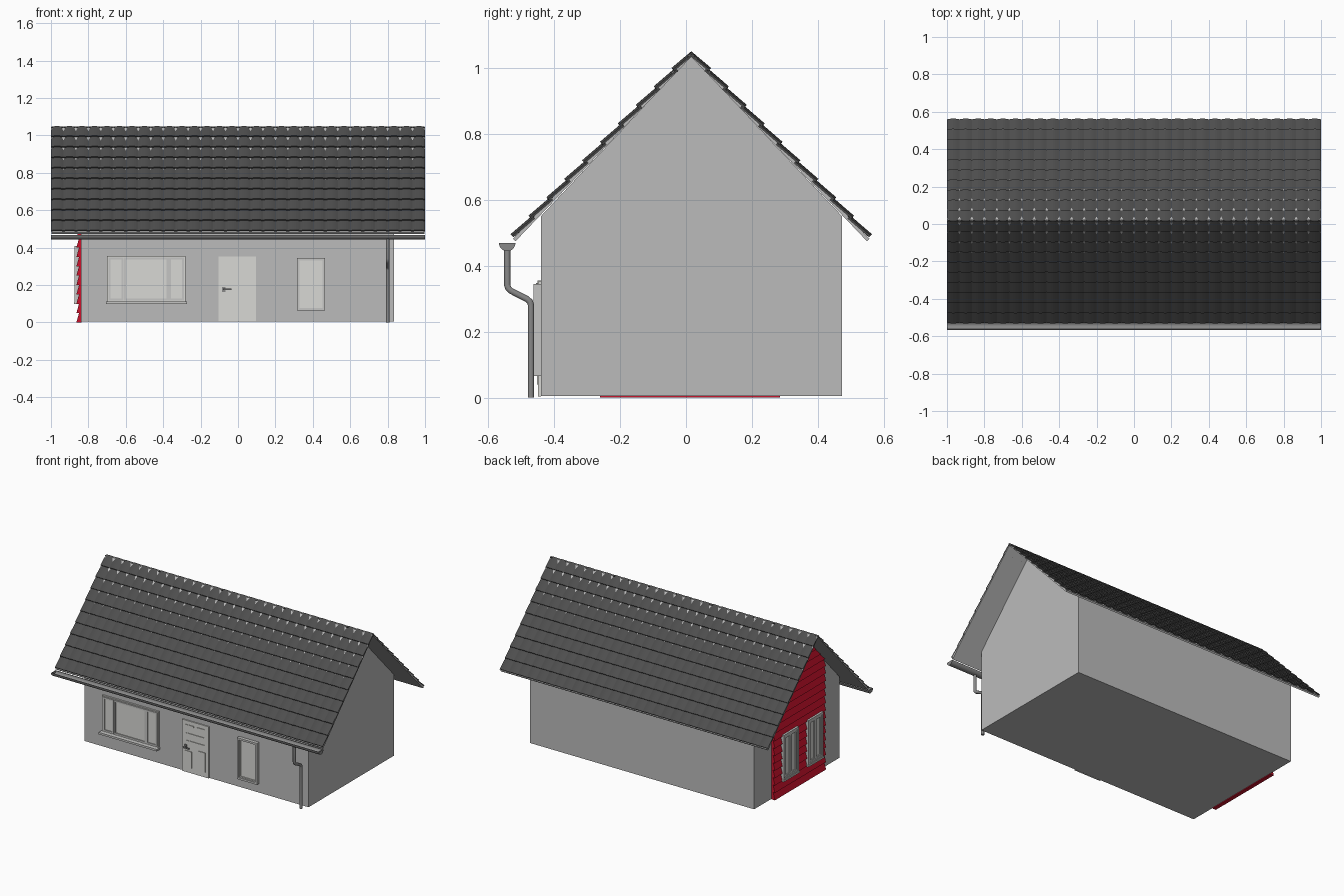
import bpy, bmesh, math

if "Cube" in bpy.data.objects:
    bpy.data.objects.remove(bpy.data.objects["Cube"])


def material(name, r, g, b):
    m = bpy.data.materials.new(name)
    m.diffuse_color = (r, g, b, 1)
    m.use_nodes = True
    m.node_tree.nodes["Principled BSDF"].inputs["Base Color"].default_value = m.diffuse_color
    return m


WALL = material("wall_grey", 0.5, 0.5, 0.5)
TILE = material("roof_dark_grey", 0.075, 0.075, 0.075)
METAL = material("gutter_grey", 0.25, 0.25, 0.25)
FRAME = material("frame_light_grey", 0.56, 0.56, 0.55)
PALE = material("pane_and_door_pale", 0.69, 0.69, 0.66)
RED = material("cladding_red", 0.6, 0.006, 0.025)
CY = 0.016  # ridge line position


def make(name, bm, mat, fix=True):
    if fix:
        bmesh.ops.recalc_face_normals(bm, faces=bm.faces)
    me = bpy.data.meshes.new(name)
    bm.to_mesh(me)
    bm.free()
    me.materials.append(mat)
    ob = bpy.data.objects.new(name, me)
    bpy.context.collection.objects.link(ob)
    return ob


def smooth(ob, angle=35):
    bpy.ops.object.select_all(action='DESELECT')
    ob.select_set(True)
    bpy.context.view_layer.objects.active = ob
    bpy.ops.object.shade_smooth_by_angle(angle=math.radians(angle))


def extrude_x(name, profile, x0, x1, mat):
    """Prism from a (y, z) outline, running along x."""
    bm = bmesh.new()
    a = [bm.verts.new((x0, y, z)) for y, z in profile]
    b = [bm.verts.new((x1, y, z)) for y, z in profile]
    n = len(profile)
    bm.faces.new(a)
    bm.faces.new(b[::-1])
    for i in range(n):
        j = (i + 1) % n
        bm.faces.new((a[i], b[i], b[j], a[j]))
    return make(name, bm, mat)


def add_hexa(bm, low, high):
    """Solid between two matching four-point loops."""
    a = [bm.verts.new(p) for p in low]
    b = [bm.verts.new(p) for p in high]
    bm.faces.new(a)
    bm.faces.new(b[::-1])
    for i in range(4):
        j = (i + 1) % 4
        bm.faces.new((a[i], b[i], b[j], a[j]))


def plates(name, side, boxes, mat):
    """Boxes (u0, u1, v0, v1, depth0, depth1) set on the front or left wall."""
    bm = bmesh.new()
    for u0, u1, v0, v1, d0, d1 in boxes:
        def at(u, v, d):
            return (u, -0.44 - d, v) if side == "front" else (-0.84 - d, u, v)
        loops = [[at(u, v, d) for u, v in ((u0, v0), (u1, v0), (u1, v1), (u0, v1))]
                 for d in (d0, d1)]
        add_hexa(bm, *loops)
    return make(name, bm, mat)


def ring(u0, u1, v0, v1, w, d0, d1):
    """Four bars of a rectangular frame."""
    return [(u0, u0 + w, v0, v1, d0, d1), (u1 - w, u1, v0, v1, d0, d1),
            (u0 + w, u1 - w, v0, v0 + w, d0, d1), (u0 + w, u1 - w, v1 - w, v1, d0, d1)]


# house body
extrude_x("house_body", [(-0.44, 0.005), (0.473, 0.005), (0.473, 0.55),
                         (CY, 1.035), (-0.44, 0.55)], -0.84, 0.835, WALL)

# roof boards under the tiles
h, t = 0.533, 0.014
extrude_x("roof_boards", [(CY - h, 0.474), (CY, 1.033), (CY + h, 0.474),
                          (CY + h + 0.007, 0.482), (CY, 1.033 + t),
                          (CY - h - 0.007, 0.482)], -0.998, 0.998, WALL)

# overlapping wavy tile rows on both slopes
ROWS, COLS, SEG = 10, 30, 6
pitch, slope = 0.0542, 1.033
norm = math.hypot(1, slope)
for sgn, label in ((-1, "front"), (1, "back")):
    bm = bmesh.new()
    for r in range(ROWS):
        strips = []
        for hh, off in ((max(0.0, r * pitch - 0.006), -0.003), ((r + 1) * pitch, 0.005)):
            line = []
            for i in range(COLS * SEG + 1):
                o = off + 0.006 * abs(math.sin(math.pi * i / SEG)) - 0.003
                line.append(bm.verts.new((-1 + 2 * i / (COLS * SEG),
                                          CY + sgn * (hh + o * slope / norm),
                                          1.05 - slope * hh + o / norm)))
            strips.append(line)
        a, b = strips
        for i in range(COLS * SEG):
            q = (a[i], b[i], b[i + 1], a[i + 1])
            bm.faces.new(q if sgn < 0 else q[::-1])
    bm.normal_update()
    if sum(f.normal.z for f in bm.faces) < 0:
        bmesh.ops.reverse_faces(bm, faces=bm.faces)
    ob = make(label + "_roof_tiles", bm, TILE, False)
    mod = ob.modifiers.new("thickness", 'SOLIDIFY')
    mod.thickness = 0.007
    mod.offset = -1

# half-round gutter with end caps
N = 12
arc = [(math.cos(math.pi + math.pi * i / N), math.sin(math.pi + math.pi * i / N))
       for i in range(N + 1)]
outer = [(-0.542 + 0.025 * c, 0.469 + 0.025 * s) for c, s in arc]
inner = [(-0.542 + 0.020 * c, 0.469 + 0.020 * s) for c, s in arc]
smooth(extrude_x("gutter", outer + inner[::-1], -1, 1, METAL))
for x, label in ((-1, "left"), (0.996, "right")):
    extrude_x(label + "_gutter_cap", outer, x, x + 0.004, METAL)

# downpipe with two bends
cu = bpy.data.curves.new("downpipe", 'CURVE')
cu.dimensions = '3D'
cu.bevel_depth = 0.01
cu.bevel_resolution = 3
cu.use_fill_caps = True
path = [(-0.542, 0.45), (-0.542, 0.342), (-0.539, 0.332), (-0.531, 0.324),
        (-0.482, 0.299), (-0.473, 0.291), (-0.470, 0.281), (-0.470, 0.0)]
sp = cu.splines.new('POLY')
sp.points.add(len(path) - 1)
for p, (y, z) in zip(sp.points, path):
    p.co = (0.80, y, z, 1)
pipe = bpy.data.objects.new("downpipe", cu)
bpy.context.collection.objects.link(pipe)
cu.materials.append(METAL)
bpy.context.view_layer.objects.active = pipe
pipe.select_set(True)
bpy.ops.object.convert(target='MESH')
smooth(bpy.context.view_layer.objects.active, 50)

# large front window: surround, three framed panes, sill
plates("large_window_panes", "front", [(-0.695, -0.285, 0.11, 0.35, 0, 0.008)], PALE)
bars = []
for u0, u1 in ((-0.692, -0.612), (-0.610, -0.370), (-0.368, -0.288)):
    bars += ring(u0, u1, 0.117, 0.347, 0.011, 0, 0.014)
plates("large_window_frames", "front", bars, FRAME)
plates("large_window_surround", "front", ring(-0.70, -0.28, 0.107, 0.355, 0.007, 0, 0.01), PALE)
plates("large_window_sill", "front", [(-0.707, -0.273, 0.10, 0.113, 0, 0.038)], FRAME)

# small front window
plates("small_window_frame", "front", ring(0.315, 0.465, 0.065, 0.345, 0.013, 0, 0.022), FRAME)
plates("small_window_pane", "front", [(0.328, 0.452, 0.078, 0.332, 0, 0.010)], PALE)
plates("small_window_sash", "front", ring(0.328, 0.452, 0.078, 0.332, 0.008, 0, 0.015), PALE)

# front door with raised panels and handle
plates("door", "front", [(-0.105, 0.095, 0.004, 0.352, 0, 0.008)], PALE)
plates("door_panels", "front",
       [(-0.075, -0.015, 0.318, 0.326, 0, 0.012), (0.005, 0.065, 0.318, 0.326, 0, 0.012),
        (-0.075, 0.065, 0.262, 0.270, 0, 0.012), (-0.075, 0.065, 0.212, 0.220, 0, 0.012),
        (0.02, 0.07, 0.04, 0.17, 0, 0.012), (-0.08, -0.03, 0.04, 0.15, 0, 0.012)], PALE)
plates("door_handle", "front", [(-0.085, -0.067, 0.164, 0.19, 0, 0.013),
                                (-0.08, -0.072, 0.173, 0.181, 0, 0.034),
                                (-0.08, -0.035, 0.173, 0.181, 0.026, 0.034)], METAL)

# red lapped boards on the left gable, trimmed to the roof slope
bm = bmesh.new()
step, top = 0.05, 1.025
z = 0.0
while z < top - 0.005:
    z1 = min(z + step, top)
    loops = []
    for zz, x in ((z, -0.864), (z1, -0.850)):
        half = max(0.002, (1.033 - zz) / 1.06)
        y0, y1 = max(-0.26, CY - half), min(0.285, CY + half)
        loops.append([(-0.838, y0, zz), (x, y0, zz), (x, y1, zz), (-0.838, y1, zz)])
    add_hexa(bm, *loops)
    z = z1
make("red_cladding", bm, RED)

# two gable windows with double casements
for c, label in ((0.125, "rear"), (-0.138, "fore")):
    u0, u1 = c - 0.08, c + 0.08
    plates(label + "_gable_frame", "left", ring(u0, u1, 0.105, 0.41, 0.014, 0, 0.035), FRAME)
    plates(label + "_gable_panes", "left", [(u0 + 0.014, u1 - 0.014, 0.119, 0.396, 0, 0.025)], PALE)
    plates(label + "_gable_casements", "left",
           ring(u0 + 0.016, c - 0.001, 0.121, 0.394, 0.011, 0.02, 0.031)
           + ring(c + 0.001, u1 - 0.016, 0.121, 0.394, 0.011, 0.02, 0.031), FRAME)
    plates(label + "_gable_sill", "left", [(u0 - 0.005, u1 + 0.005, 0.098, 0.109, 0, 0.038)], PALE)
